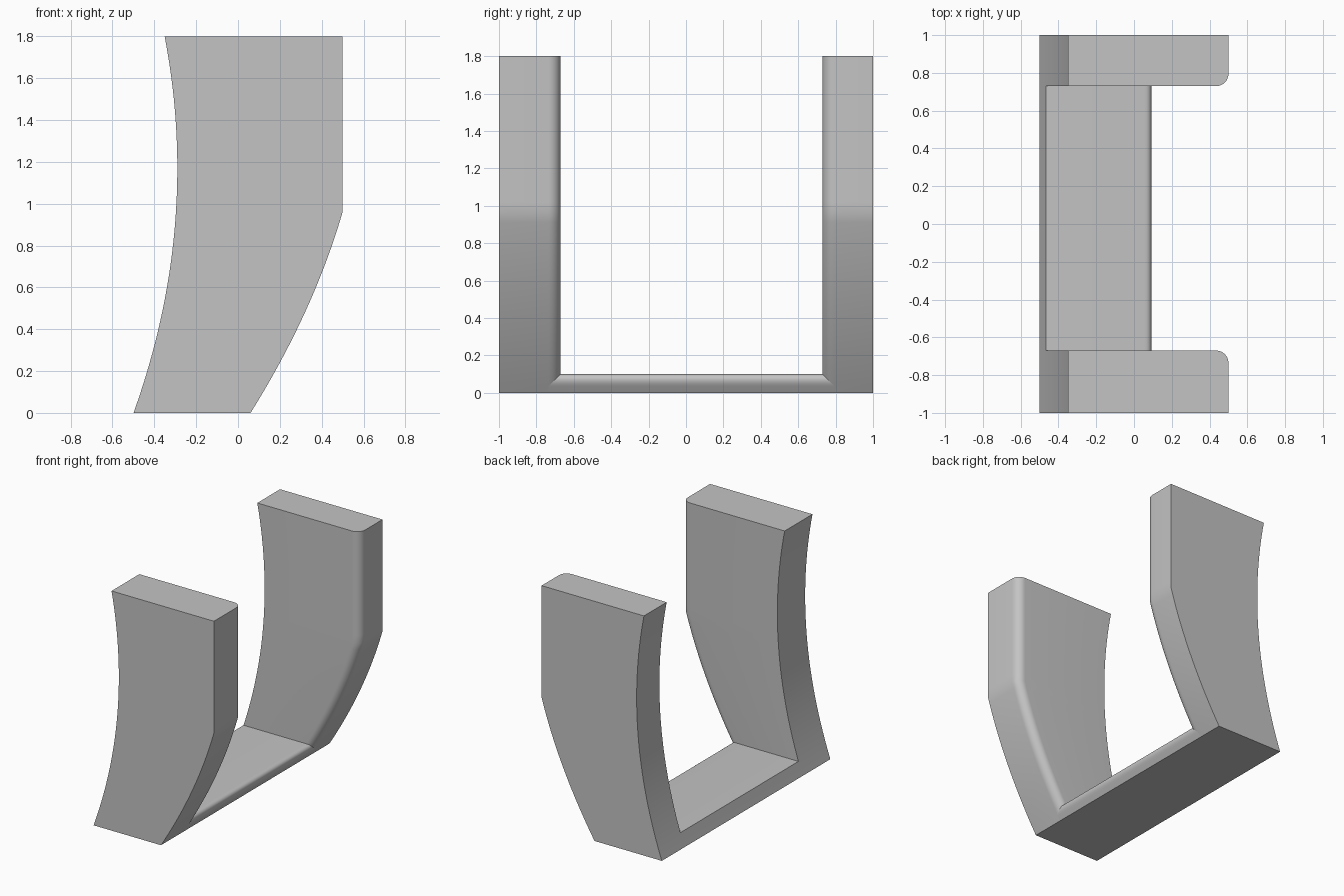
import bpy, bmesh, math

if "Cube" in bpy.data.objects:
    bpy.data.objects.remove(bpy.data.objects["Cube"], do_unlink=True)

HEIGHT, KINK, FLOOR, R = 1.8, 0.96, 0.10, 0.065
INNER_FRONT, INNER_BACK = -0.67, 0.73
ARC = 8

grey = bpy.data.materials.new("plain grey")
grey.use_nodes = True
grey.diffuse_color = (0.55, 0.55, 0.55, 1)
grey.node_tree.nodes["Principled BSDF"].inputs["Base Color"].default_value = grey.diffuse_color


def left_edge(z):
    """Hollow curve of the -x side."""
    return -0.29 - 0.153 * (z - 1.17) ** 2


def right_edge(z):
    """Bulging curve of the +x side, straight above the kink."""
    t = min(z / KINK, 1)
    return 0.06 + 0.44 * t + 0.16 * t * (1 - t)


# Depth and setback of each point on the quarter-round
ROUND = []
for i in range(ARC + 1):
    a = math.pi / 2 * i / ARC
    ROUND.append((R * (1 - math.cos(a)), R * (1 - math.sin(a))))


def loft(name, rings):
    """Skin a row of matching closed rings and cap both ends."""
    bm = bmesh.new()
    rows = [[bm.verts.new(p) for p in ring] for ring in rings]
    for a, b in zip(rows, rows[1:]):
        for i in range(len(a)):
            j = (i + 1) % len(a)
            bm.faces.new((a[i], a[j], b[j], b[i]))
    bm.faces.new(rows[0])
    bm.faces.new(rows[-1])
    bmesh.ops.recalc_face_normals(bm, faces=bm.faces[:])
    mesh = bpy.data.meshes.new(name)
    bm.to_mesh(mesh)
    bm.free()
    mesh.materials.append(grey)
    obj = bpy.data.objects.new(name, mesh)
    bpy.context.collection.objects.link(obj)
    bpy.ops.object.select_all(action="DESELECT")
    obj.select_set(True)
    bpy.context.view_layer.objects.active = obj
    bpy.ops.object.shade_smooth_by_angle(angle=math.radians(30))
    return obj


def upright(name, outer, inner):
    """Curved upright with its inner +x corner rounded."""
    out = 1 if outer > inner else -1
    levels = [KINK * i / 20 for i in range(21)]
    levels += [KINK + (HEIGHT - KINK) * i / 14 for i in range(1, 15)]
    rings = []
    for z in levels:
        xl, xr = left_edge(z), right_edge(z)
        ring = [(xr, outer, z), (xl, outer, z), (xl, inner, z)]
        ring += [(xr - s, inner + out * d, z) for d, s in ROUND]
        rings.append(ring)
    return loft(name, rings)


upright("front_upright", -1, INNER_FRONT)
upright("back_upright", 1, INNER_BACK)

# Base plate: rounded +x top edge, ends mitred into the uprights' rounds
section = [(right_edge(0) - R, 0, 0), (left_edge(0), 0, 0),
           (left_edge(FLOOR / 2), FLOOR / 2, 0), (left_edge(FLOOR), FLOOR, 0)]
section += [(right_edge(FLOOR - d) - s, FLOOR - d, d) for d, s in ROUND]
section.append((right_edge(0), 0, R))
loft("base_plate", [[(x, INNER_FRONT - d, z) for x, z, d in section],
                    [(x, INNER_BACK + d, z) for x, z, d in section]])
